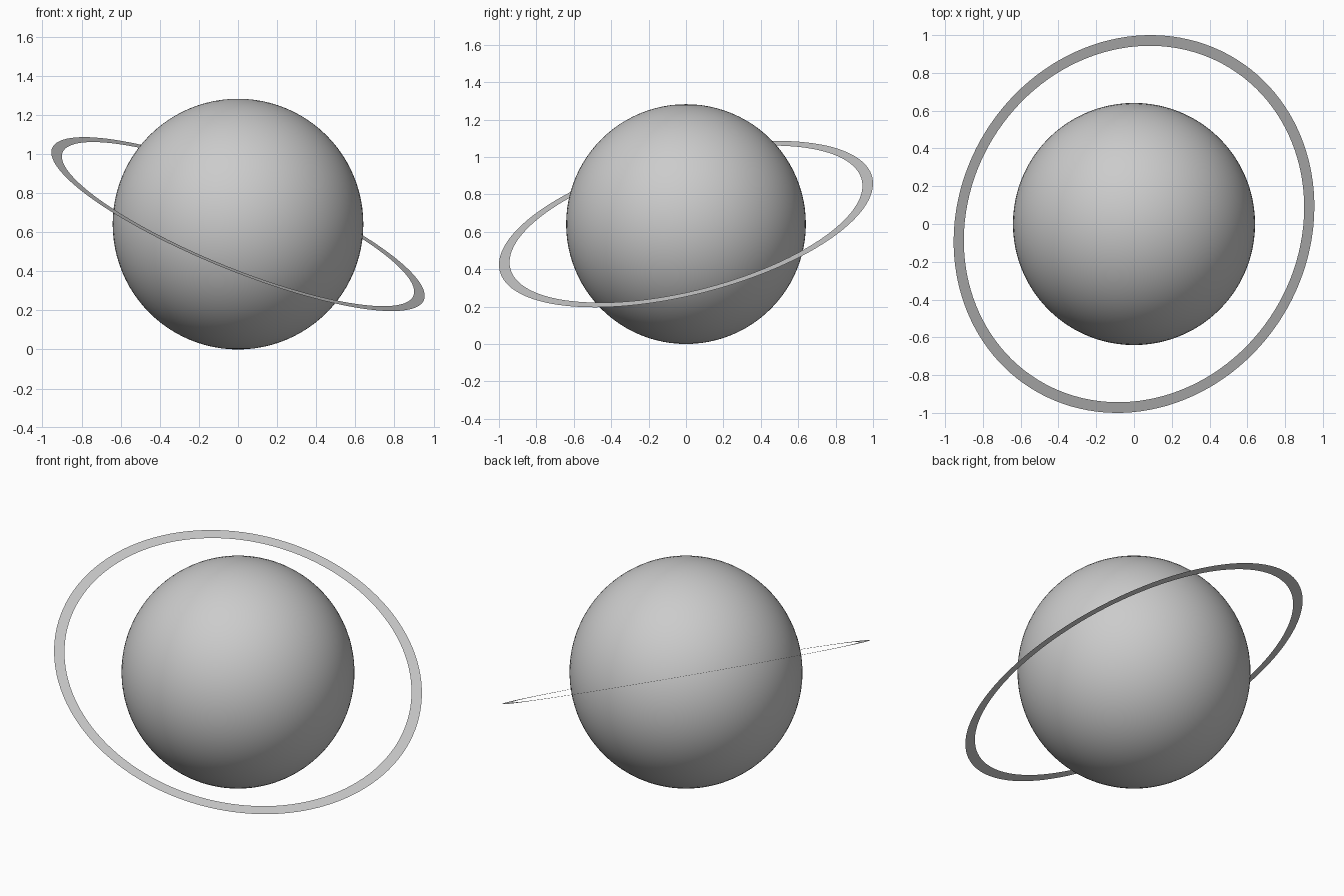
import bpy, bmesh, math
from mathutils import Vector

if "Cube" in bpy.data.objects:
    bpy.data.objects.remove(bpy.data.objects["Cube"])

CENTRE = Vector((0, 0, 0.641))
RING_AXIS = Vector((0.368, -0.228, 0.901))
OUTER, INNER, SIDES = 1.027, 0.969, 128

# Planet: smooth ball resting on the floor
bpy.ops.mesh.primitive_uv_sphere_add(segments=96, ring_count=48, radius=0.641, location=CENTRE)
planet = bpy.context.object
planet.name = "planet"
bpy.ops.object.shade_smooth()

# Ring: paper-thin flat band between two circles, tilted around the planet
bm = bmesh.new()


def circle(radius):
    return [bm.verts.new((radius * math.cos(a), radius * math.sin(a), 0))
            for a in (2 * math.pi * i / SIDES for i in range(SIDES))]


outer, inner = circle(OUTER), circle(INNER)
for i in range(SIDES):
    j = (i + 1) % SIDES
    bm.faces.new((outer[i], outer[j], inner[j], inner[i]))
mesh = bpy.data.meshes.new("ring")
bm.to_mesh(mesh)
bm.free()
ring = bpy.data.objects.new("ring", mesh)
bpy.context.collection.objects.link(ring)
ring.location = CENTRE
ring.rotation_euler = RING_AXIS.to_track_quat('Z', 'Y').to_euler()
